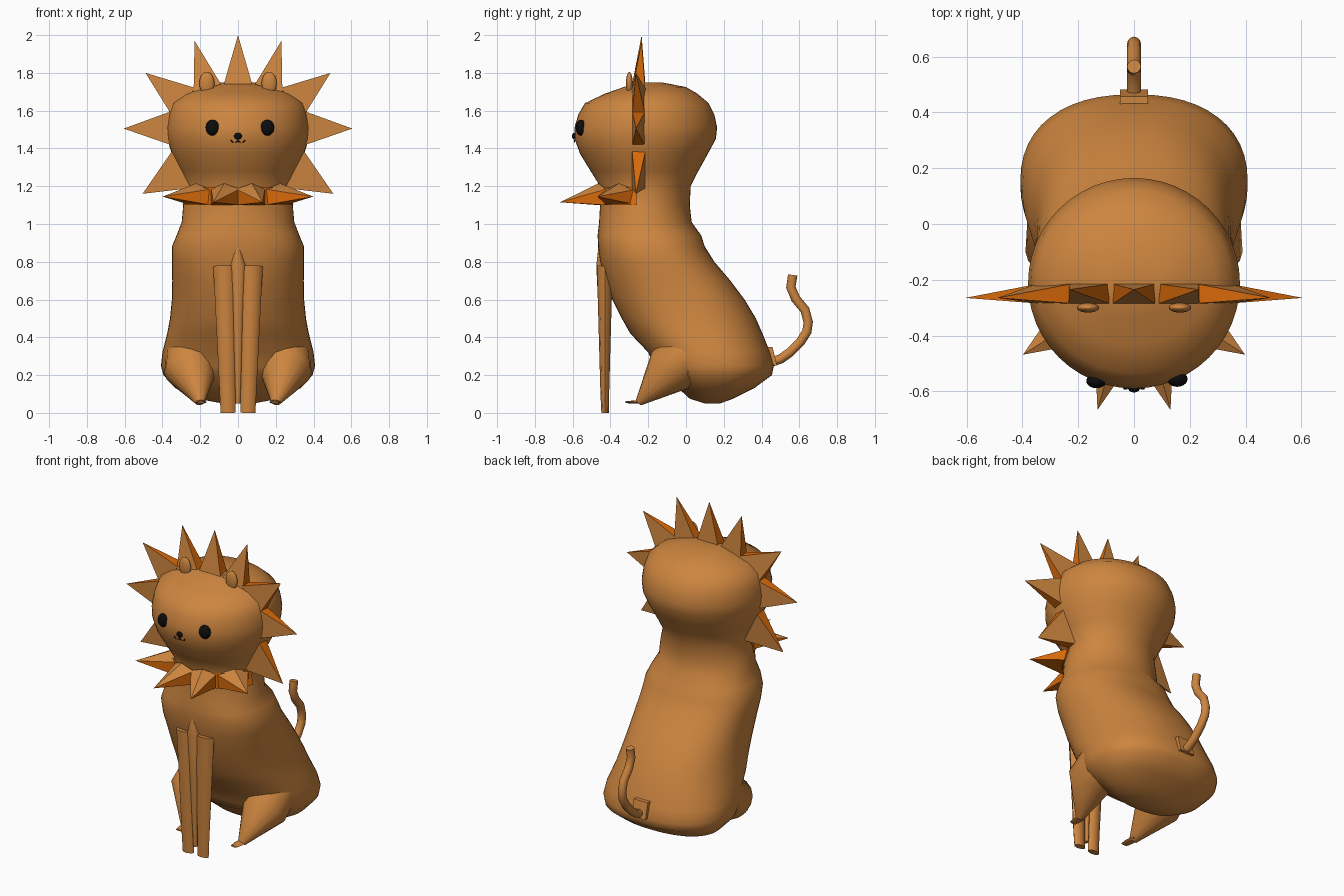
import bpy, bmesh, math
from mathutils import Vector

if "Cube" in bpy.data.objects:
    bpy.data.objects.remove(bpy.data.objects["Cube"])


def material(name, rgb):
    m = bpy.data.materials.new(name)
    m.diffuse_color = (*rgb, 1)
    m.use_nodes = True
    m.node_tree.nodes["Principled BSDF"].inputs["Base Color"].default_value = m.diffuse_color
    return m


TAN = material("tan fur", (0.61, 0.235, 0.05))
ORANGE = material("orange mane", (0.68, 0.14, 0.003))
BLACK = material("black", (0.004, 0.004, 0.004))


def finish(name, bm, mats, smooth=True, angle=40, fix=True):
    if fix:
        bmesh.ops.recalc_face_normals(bm, faces=bm.faces)
    me = bpy.data.meshes.new(name)
    bm.to_mesh(me)
    bm.free()
    for m in mats:
        me.materials.append(m)
    ob = bpy.data.objects.new(name, me)
    bpy.context.collection.objects.link(ob)
    if smooth:
        bpy.ops.object.select_all(action='DESELECT')
        ob.select_set(True)
        bpy.context.view_layer.objects.active = ob
        bpy.ops.object.shade_smooth_by_angle(angle=math.radians(angle))
    return ob


def skin(bm, rings, caps=True):
    loops = [[bm.verts.new(p) for p in r] for r in rings]
    n = len(loops[0])
    for a, b in zip(loops, loops[1:]):
        for i in range(n):
            j = (i + 1) % n
            bm.faces.new((a[i], a[j], b[j], b[i]))
    if caps:
        bm.faces.new(loops[0][::-1])
        bm.faces.new(loops[-1])


def tube(name, path, radii, n=12, mat=TAN, caps=True):
    """Round or oval tube: radii are (sideways, across) for each path point."""
    pts = [Vector(p) for p in path]
    rings = []
    for k, p in enumerate(pts):
        t = (pts[min(k + 1, len(pts) - 1)] - pts[max(k - 1, 0)]).normalized()
        u = Vector((1, 0, 0))
        u = (u - t * u.dot(t)).normalized()
        v = t.cross(u)
        a, b = radii[k]
        rings.append([p + u * a * math.cos(q) + v * b * math.sin(q)
                      for q in (2 * math.pi * i / n for i in range(n))])
    bm = bmesh.new()
    skin(bm, rings, caps)
    return finish(name, bm, [mat], angle=50)


# body and head: one stack of rounded rings (z, half width, front y, back y)
PROFILE = [
    (0.05, 0.08, 0.10, 0.18), (0.075, 0.22, 0.02, 0.25), (0.13, 0.33, -0.04, 0.36),
    (0.20, 0.395, -0.14, 0.455), (0.25, 0.408, -0.17, 0.465), (0.32, 0.40, -0.20, 0.445),
    (0.42, 0.375, -0.295, 0.405), (0.50, 0.36, -0.34, 0.37), (0.60, 0.35, -0.39, 0.31),
    (0.70, 0.348, -0.425, 0.235), (0.80, 0.35, -0.455, 0.15), (0.88, 0.35, -0.465, 0.10),
    (0.94, 0.325, -0.468, 0.08), (1.01, 0.298, -0.46, 0.03), (1.10, 0.29, -0.455, 0.02),
    (1.20, 0.265, -0.455, 0.025), (1.28, 0.305, -0.505, 0.065), (1.37, 0.35, -0.56, 0.115),
    (1.45, 0.375, -0.59, 0.158), (1.51, 0.38, -0.59, 0.165), (1.58, 0.37, -0.57, 0.15),
    (1.64, 0.35, -0.535, 0.12), (1.69, 0.29, -0.43, 0.06), (1.725, 0.20, -0.33, 0.0),
    (1.75, 0.10, -0.26, -0.13)]


def body():
    n, rings = 48, []
    for z, w, f, b in PROFILE:
        e = 2 / 2.3 if z < 1.0 else 1.0
        ring = []
        for i in range(n):
            q = 2 * math.pi * i / n
            c, s = math.cos(q), math.sin(q)
            ring.append(((w * math.copysign(abs(c) ** e, c)),
                         (f + b) / 2 + (b - f) / 2 * math.copysign(abs(s) ** e, s), z))
        rings.append(ring)
    bm = bmesh.new()
    skin(bm, rings)
    finish("body_and_head", bm, [TAN], angle=60)


body()

# haunches, hind paws and front legs, mirrored
for s, side in ((-1, "left"), (1, "right")):
    tube("haunch_" + side,
         [(s * 0.20, -0.25, 0.055), (s * 0.25, -0.09, 0.225), (s * 0.24, 0.05, 0.33)],
         [(0.025, 0.02), (0.14, 0.135), (0.14, 0.14)], 16)
    tube("hind_paw_" + side,
         [(s * 0.195, -0.32, 0.057), (s * 0.195, -0.28, 0.057), (s * 0.20, -0.22, 0.06)],
         [(0.022, 0.005), (0.03, 0.008), (0.026, 0.012)], 8)
    tube("front_leg_" + side,
         [(s * 0.052, -0.428, 0.0), (s * 0.055, -0.43, 0.1), (s * 0.066, -0.43, 0.6),
          (s * 0.07, -0.43, 0.78)],
         [(0.04, 0.02), (0.042, 0.023), (0.056, 0.037), (0.062, 0.042)], 8)
tube("chest_ridge", [(0, -0.43, 0.05), (0, -0.435, 0.5), (0, -0.437, 0.78), (0, -0.45, 0.88)],
     [(0.012, 0.015), (0.03, 0.028), (0.045, 0.04), (0.012, 0.015)], 10)

# tail with a flat plate at its root
TAIL = [(0.44, 0.265), (0.50, 0.285), (0.55, 0.32), (0.605, 0.375), (0.64, 0.43), (0.647, 0.48),
        (0.63, 0.545), (0.58, 0.605), (0.555, 0.665), (0.565, 0.73)]
tube("tail", [(0, y, z) for y, z in TAIL], [(0.025, 0.025)] * len(TAIL), 12)
bm = bmesh.new()
bmesh.ops.create_cube(bm, size=1)
for v in bm.verts:
    v.co = (v.co.x * 0.1, 0.455 + v.co.y * 0.03 - v.co.z * 0.025, 0.30 + v.co.z * 0.1)
finish("tail_root", bm, [TAN], smooth=False)


# mane spikes: tan front and back, orange sides
def spike(bm, tip, quad):
    """Pyramid from base quad (front a, front b, back b, back a); sides 1, 3 are orange."""
    t = bm.verts.new(tip)
    q = [bm.verts.new(p) for p in quad]
    bm.faces.new(q)
    for i in range(4):
        f = bm.faces.new((q[i], q[(i + 1) % 4], t))
        f.material_index = i % 2


bm = bmesh.new()
# tip x, tip z, then the two base corners
SPIKES = [(0.23, 1.97, 0.09, 1.74, 0.235, 1.70), (0.49, 1.80, 0.225, 1.72, 0.35, 1.575),
          (0.605, 1.505, 0.345, 1.60, 0.345, 1.415), (0.505, 1.16, 0.35, 1.385, 0.25, 1.19)]
YF, YB = -0.285, -0.215


def mane_spike(bm, tx, tz, ax, az, bx, bz):
    spike(bm, (tx, -0.265 if tz < 1.9 else -0.235, tz),
          [(ax, YF, az), (bx, YF, bz), (bx, YB, bz), (ax, YB, az)])


mane_spike(bm, 0, 2.0, -0.075, 1.74, 0.075, 1.74)
for tx, tz, ax, az, bx, bz in SPIKES:
    for s in (-1, 1):
        mane_spike(bm, s * tx, tz, s * ax, az, s * bx, bz)
finish("mane", bm, [TAN, ORANGE], smooth=False)

# collar spikes below the chin: tan tops, orange undersides
bm = bmesh.new()


def polar(deg, r, z):
    a = math.radians(deg)
    return Vector((r * math.sin(a), -0.21 - r * math.cos(a), z))


for mid, half in ((-57, 23), (-16, 18), (16, 18), (57, 23)):
    tip = bm.verts.new(polar(mid, 0.475, 1.115 if abs(mid) < 30 else 1.145))
    a, b = (bm.verts.new(polar(mid + d, 0.255, 1.185)) for d in (-half, half))
    m = bm.verts.new(polar(mid, 0.265, 1.215))
    c, d = (bm.verts.new(polar(mid + e, 0.255, 1.10)) for e in (-half, half))
    for vs, k in (((a, m, tip), 0), ((m, b, tip), 0), ((c, tip, d), 1),
                  ((a, tip, c), 1), ((b, d, tip), 1), ((a, c, d, b, m), 1)):
        bm.faces.new(vs).material_index = k
finish("collar_mane", bm, [TAN, ORANGE], smooth=False)


# orange band around the front of the throat
bm = bmesh.new()
angles = range(-80, 81, 10)
rows = [[bm.verts.new((x * math.sin(math.radians(g)), -0.22 - y * math.cos(math.radians(g)), z))
         for g in angles] for x, y, z in ((0.298, 0.243, 1.10), (0.275, 0.243, 1.195))]
for i in range(len(angles) - 1):
    bm.faces.new((rows[0][i], rows[0][i + 1], rows[1][i + 1], rows[1][i]))
finish("throat_band", bm, [ORANGE], fix=False)


def ball(name, loc, scale, mat):
    bm = bmesh.new()
    bmesh.ops.create_uvsphere(bm, u_segments=20, v_segments=12, radius=1)
    for v in bm.verts:
        v.co = Vector(loc) + Vector((v.co.x * scale[0], v.co.y * scale[1], v.co.z * scale[2]))
    finish(name, bm, [mat], angle=60)


# ears, eyes, nose and mouth
for s, side in ((-1, "left"), (1, "right")):
    ball("ear_" + side, (s * 0.165, -0.30, 1.745), (0.04, 0.018, 0.06), TAN)
ball("eye_left", (-0.135, -0.563, 1.51), (0.036, 0.026, 0.042), BLACK)
ball("eye_right", (0.155, -0.556, 1.51), (0.037, 0.028, 0.042), BLACK)
ball("nose", (0, -0.59, 1.465), (0.021, 0.014, 0.018), BLACK)
for s, side in ((-1, "left"), (1, "right")):
    arc = [(s * (0.018 - 0.018 * math.cos(q)), -0.591, 1.445 - 0.014 * math.sin(q))
           for q in (math.pi * i / 6 for i in range(7))]
    tube("mouth_" + side, arc, [(0.003, 0.003)] * 7, 6, BLACK)
